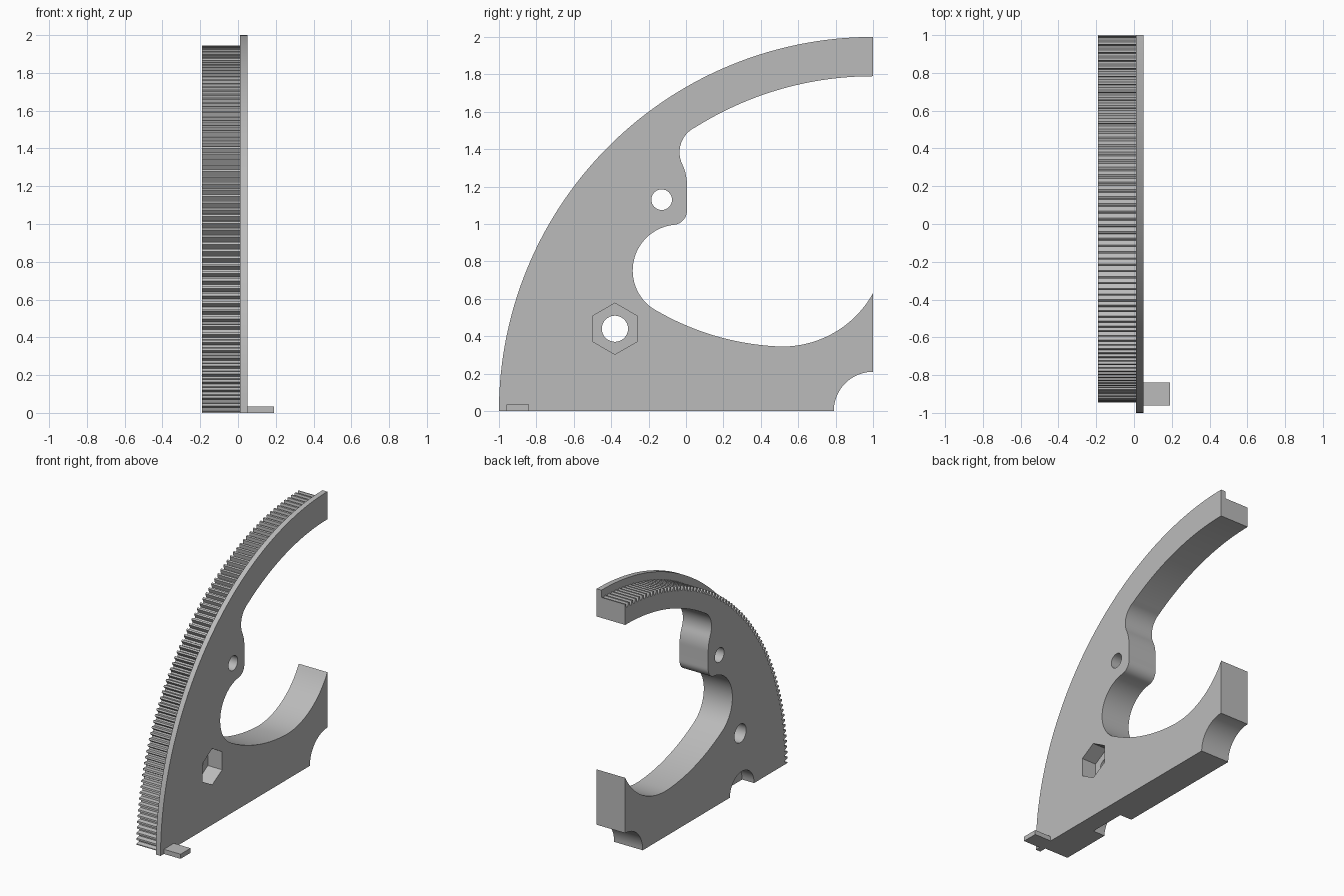
import bpy, bmesh, math
from mathutils import Vector

if "Cube" in bpy.data.objects:
    bpy.data.objects.remove(bpy.data.objects["Cube"])

grey = bpy.data.materials.new("plain grey")
grey.use_nodes = True
grey.diffuse_color = (0.5, 0.5, 0.5, 1)
grey.node_tree.nodes["Principled BSDF"].inputs["Base Color"].default_value = (0.5, 0.5, 0.5, 1)


def arc(a, b, c, n=16):
    """Points on the circle from a through b to c."""
    a, b, c = Vector(a), Vector(b), Vector(c)
    u, v = b - a, c - a
    d = 2 * (u.x * v.y - u.y * v.x)
    off = Vector((v.y * u.length_squared - u.y * v.length_squared,
                  u.x * v.length_squared - v.x * u.length_squared)) / d
    centre, r = a + off, off.length
    start = math.atan2(-off.y, -off.x)
    end = math.atan2(*(c - centre).yx)
    sweep = (end - start) % math.tau
    if d < 0:
        sweep -= math.tau
    return [(centre.x + r * math.cos(start + sweep * i / n),
             centre.y + r * math.sin(start + sweep * i / n)) for i in range(n + 1)]


def ring(y, z, r, n, turn=0.0):
    return [(y + r * math.cos(turn + math.tau * i / n),
             z + r * math.sin(turn + math.tau * i / n)) for i in range(n)]


def slab(name, outline, x0, x1):
    """Extrude a side outline (y, z) from x0 to x1."""
    clean = []
    for p in outline:
        if not clean or math.dist(p, clean[-1]) > 1e-4:
            clean.append(p)
    bm = bmesh.new()
    face = bm.faces.new([bm.verts.new((x0, y, z)) for y, z in clean])
    out = bmesh.ops.extrude_face_region(bm, geom=[face])["geom"]
    bmesh.ops.translate(bm, vec=(x1 - x0, 0, 0),
                        verts=[v for v in out if isinstance(v, bmesh.types.BMVert)])
    bmesh.ops.recalc_face_normals(bm, faces=bm.faces)
    mesh = bpy.data.meshes.new(name)
    bm.to_mesh(mesh)
    bm.free()
    mesh.materials.append(grey)
    ob = bpy.data.objects.new(name, mesh)
    bpy.context.collection.objects.link(ob)
    return ob


def activate(ob):
    bpy.ops.object.select_all(action='DESELECT')
    ob.select_set(True)
    bpy.context.view_layer.objects.active = ob


def cut(ob, outline, x0, x1):
    tool = slab("cutter", outline, x0, x1)
    tool.hide_render = True
    mod = ob.modifiers.new("cut", 'BOOLEAN')
    mod.operation, mod.solver, mod.object = 'DIFFERENCE', 'EXACT', tool
    activate(ob)
    bpy.ops.object.modifier_apply(modifier=mod.name)
    bpy.data.objects.remove(tool)


def polar(r, t):
    return (1 - r * math.cos(t), r * math.sin(t))


BACK, STEP, FRONT = -0.19, 0.01, 0.05
QUARTER = math.pi / 2

# Inner opening, from the top end round to the bottom edge
inner = arc((1, 1.79), (0.5, 1.719), (0.05, 1.517), 32)
inner += arc((0.05, 1.517), (-0.03, 1.42), (-0.02, 1.32))
inner += arc((-0.02, 1.32), (0, 1.26), (0.005, 1.2), 8)
inner += arc((0.005, 1.08), (-0.02, 1.015), (-0.07, 0.995), 10)
inner += arc((-0.07, 0.995), (-0.285, 0.75), (-0.18, 0.55), 28)
inner += arc((-0.18, 0.55), (0.13, 0.41), (0.5, 0.345), 20)
inner += arc((0.5, 0.345), (0.75, 0.397), (1, 0.63), 20)
inner += arc((1, 0.21), (0.8515, 0.1485), (0.79, 0))

# Smooth rim of the plate and toothed rim of the gear
rim = [polar(2, QUARTER * i / 96) for i in range(97)]
TEETH, TIP, ROOT = 72, 1.945, 1.915
pitch = QUARTER / TEETH
toothed = []
for i in range(TEETH):
    for r, part in ((TIP, 0), (TIP, 0.15), (ROOT, 0.35), (ROOT, 0.65), (TIP, 0.85)):
        toothed.append(polar(r, pitch * (i + part)))
toothed.append(polar(TIP, QUARTER))

plate = slab("guide_plate", rim + inner, STEP, FRONT)
gear = slab("gear_sector", toothed + inner, BACK, STEP)

# Round bores and hexagonal nut pocket
bolt = (-0.38, 0.44)
for ob in (plate, gear):
    cut(ob, ring(-0.13, 1.13, 0.055, 32), -0.4, 0.4)
    cut(ob, ring(*bolt, 0.137, 6, math.pi / 6), -0.07, 0.4)
cut(gear, ring(*bolt, 0.07, 32), -0.4, 0.4)

# Half-round recess in the underside of the gear
cut(gear, ring(-0.4, 0, 0.145, 48), -0.4, -0.09)

# Pointer tab at the foot of the rim
tab = slab("pointer_tab", [(-0.96, 0), (-0.84, 0), (-0.84, 0.035), (-0.96, 0.035)], FRONT, 0.19)

for ob in (plate, gear, tab):
    activate(ob)
    bpy.ops.object.shade_smooth_by_angle(angle=math.radians(25))
